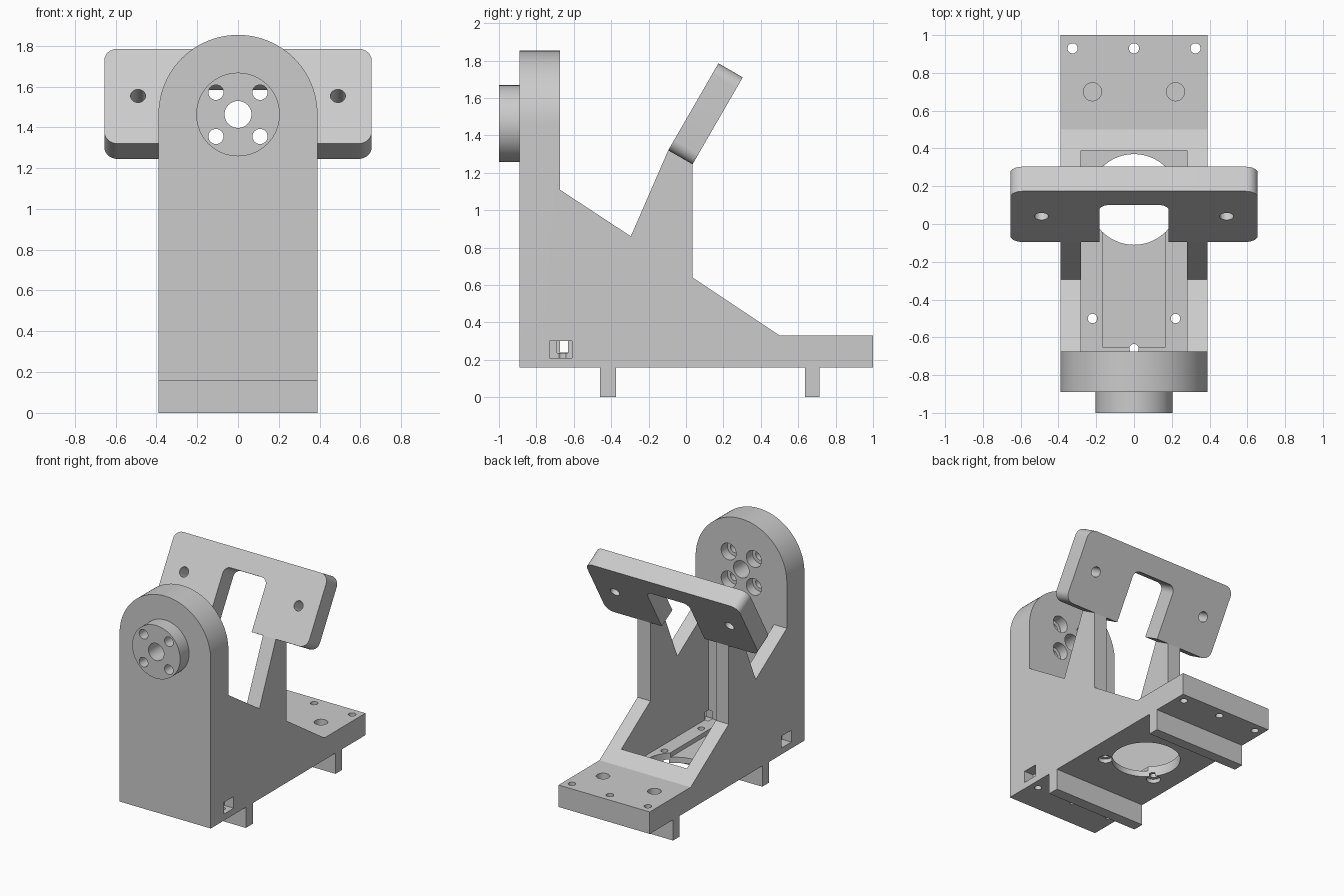
import bpy, bmesh
from math import sin, cos, pi, radians
from mathutils import Matrix, Vector

cube = bpy.data.objects.get("Cube")
if cube:
    bpy.data.objects.remove(cube, do_unlink=True)

grey = bpy.data.materials.new("light grey")
grey.use_nodes = True
COLOUR = (0.6, 0.6, 0.6, 1)
grey.diffuse_color = COLOUR
grey.node_tree.nodes["Principled BSDF"].inputs["Base Color"].default_value = COLOUR


def frame(u, v, w, origin=(0, 0, 0)):
    m = Matrix((u, v, w)).transposed().to_4x4()
    m.translation = Vector(origin)
    return m


# Drawing planes: outline axes first, extrusion axis last
SIDE = frame((0, 1, 0), (0, 0, 1), (1, 0, 0))
FRONT = frame((1, 0, 0), (0, 0, 1), (0, -1, 0))
TOP = Matrix.Identity(4)
tilt = radians(30)
SLANT = frame((1, 0, 0), (0, sin(tilt), cos(tilt)), (0, -cos(tilt), sin(tilt)),
              (0, -0.095, 1.32))


def prism(name, outline, lo, hi, plane):
    bm = bmesh.new()
    face = bm.faces.new([bm.verts.new((a, b, lo)) for a, b in outline])
    side = bmesh.ops.extrude_face_region(bm, geom=[face])["geom"]
    bmesh.ops.translate(bm, vec=(0, 0, hi - lo),
                        verts=[g for g in side if isinstance(g, bmesh.types.BMVert)])
    bm.transform(plane)
    bmesh.ops.recalc_face_normals(bm, faces=bm.faces)
    mesh = bpy.data.meshes.new(name)
    bm.to_mesh(mesh)
    bm.free()
    mesh.materials.append(grey)
    obj = bpy.data.objects.new(name, mesh)
    bpy.context.collection.objects.link(obj)
    return obj


def arc(x, y, r, start, end, n):
    return [(x + r * cos(start + (end - start) * i / n),
             y + r * sin(start + (end - start) * i / n)) for i in range(n + 1)]


def circle(x, y, r, n=48):
    return arc(x, y, r, 0, 2 * pi, n)[:-1]


def rect(x0, x1, y0, y1, r=0):
    if not r:
        return [(x0, y0), (x1, y0), (x1, y1), (x0, y1)]
    corners = [(x1 - r, y1 - r), (x0 + r, y1 - r), (x0 + r, y0 + r), (x1 - r, y0 + r)]
    return [p for i, (x, y) in enumerate(corners)
            for p in arc(x, y, r, i * pi / 2, (i + 1) * pi / 2, 8)]


def cut(obj, outline, lo, hi, plane, operation="DIFFERENCE"):
    cutter = prism("cutter", outline, lo, hi, plane)
    cutter.hide_render = True
    mod = obj.modifiers.new("cut", "BOOLEAN")
    mod.operation, mod.solver, mod.object = operation, "EXACT", cutter
    bpy.context.view_layer.objects.active = obj
    bpy.ops.object.modifier_apply(modifier=mod.name)
    bpy.data.objects.remove(cutter, do_unlink=True)


# Frame body with rails: side profile trimmed by the arched front outline
body = prism("bracket_body", [
    (-0.89, 0.16), (-0.46, 0.16), (-0.46, 0), (-0.375, 0), (-0.375, 0.16),
    (0.635, 0.16), (0.635, 0), (0.715, 0), (0.715, 0.16), (1, 0.16),
    (1, 0.33), (0.5, 0.33), (0.035, 0.64), (0.035, 1.245), (-0.095, 1.32),
    (-0.295, 0.86), (-0.675, 1.11), (-0.675, 1.9), (-0.89, 1.9)], -0.5, 0.5, SIDE)
arch = [(-0.39, -0.1), (0.39, -0.1)] + arc(0, 1.463, 0.39, 0, pi, 48)
cut(body, arch, -1.5, 1.5, FRONT, "INTERSECT")

# Hollow between the side walls, shallow floor channel, round floor opening
cut(body, rect(-0.28, 0.28, -0.675, 0.39), 0.24, 1.4, TOP)
cut(body, rect(-0.165, 0.165, -0.655, 0.0), 0.205, 0.3, TOP)
cut(body, circle(0, 0.13, 0.24, 64), 0.1, 0.31, TOP)

# Side windows: wide outer mouth, narrow inner slot
for s in (-1, 1):
    lo, hi = sorted((s * 0.31, s * 0.5))
    cut(body, rect(-0.73, -0.61, 0.21, 0.30), lo, hi, SIDE)
    lo, hi = sorted((s * 0.25, s * 0.35))
    cut(body, rect(-0.69, -0.63, 0.235, 0.30), lo, hi, SIDE)

# Screw holes in the base
for x in (-0.325, 0, 0.325):
    cut(body, circle(x, 0.93, 0.027, 24), 0.1, 0.4, TOP)
    cut(body, circle(x, -0.66, 0.025, 24), 0.1, 0.25, TOP)
for x in (-0.22, 0.22):
    cut(body, circle(x, 0.70, 0.048, 32), 0.22, 0.4, TOP)
    cut(body, circle(x, -0.50, 0.025, 24), 0.1, 0.3, TOP)
    cut(body, circle(x, -0.05, 0.025, 24), 0.1, 0.3, TOP)
    cut(body, circle(x, -0.05, 0.05, 32), 0.1, 0.19, TOP)

# Round boss on the front
boss = prism("front_boss", circle(0, 1.463, 0.205, 64), 0.89, 1.0, FRONT)

# Bolt pattern through the boss and arch, counterbored from the back
for part in (body, boss):
    cut(part, circle(0, 1.463, 0.066), 0.5, 1.2, FRONT)
    for x in (-0.108, 0.108):
        for z in (-0.108, 0.108):
            cut(part, circle(x, 1.463 + z, 0.037, 32), 0.5, 1.2, FRONT)
for x in (-0.108, 0.108):
    for z in (-0.108, 0.108):
        cut(body, circle(x, 1.463 + z, 0.064, 32), 0.6, 0.75, FRONT)

# Tilted mounting plate with a rounded notch and two holes
plate = prism("tilted_plate", rect(-0.655, 0.655, 0, 0.537, 0.065), -0.15, 0, SLANT)
cut(plate, rect(-0.183, 0.183, -0.3, 0.39, 0.05), -0.3, 0.2, SLANT)
for x in (-0.49, 0.49):
    cut(plate, circle(x, 0.27, 0.037, 32), -0.3, 0.2, SLANT)

# Smooth curved walls, keep edges sharp
bpy.ops.object.select_all(action="DESELECT")
for part in (body, boss, plate):
    part.select_set(True)
    bpy.context.view_layer.objects.active = part
bpy.ops.object.shade_smooth_by_angle(angle=radians(30))
